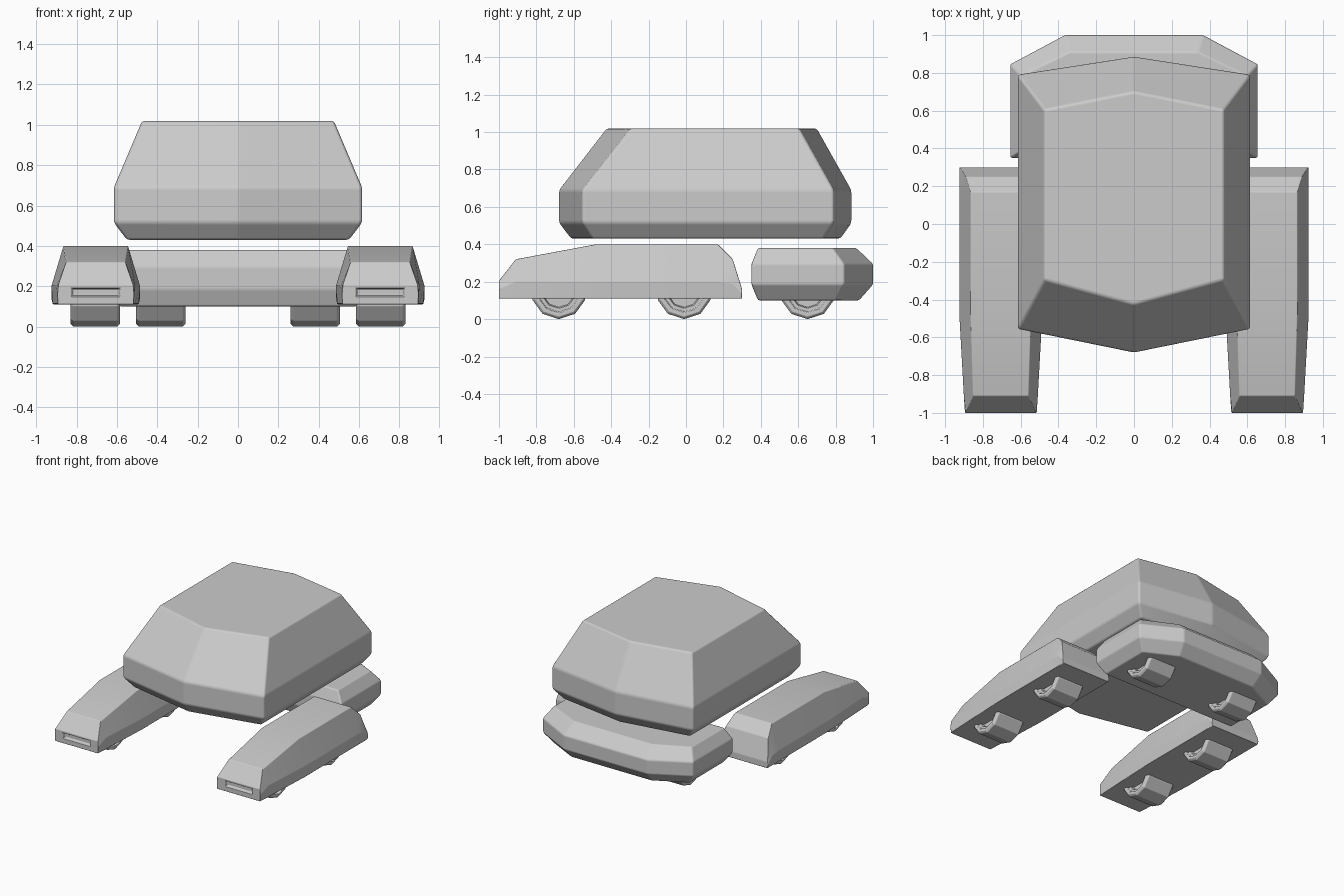
import bpy, bmesh, math

if "Cube" in bpy.data.objects:
    bpy.data.objects.remove(bpy.data.objects["Cube"])


def finish(name, bm, bevel, smooth=True):
    """Turn a bmesh into an object with soft, narrow edge bevels."""
    bmesh.ops.recalc_face_normals(bm, faces=bm.faces[:])
    me = bpy.data.meshes.new(name)
    for f in bm.faces:
        f.smooth = smooth
    bm.to_mesh(me)
    bm.free()
    ob = bpy.data.objects.new(name, me)
    bpy.context.collection.objects.link(ob)
    mod = ob.modifiers.new("edge_bevel", 'BEVEL')
    mod.width = bevel
    mod.segments = 2
    mod.limit_method = 'ANGLE'
    mod.angle_limit = math.radians(15)
    mod.use_clamp_overlap = False
    mod.harden_normals = smooth
    return ob


def loft(rings):
    """Skin equal-sized rings of points; returns bmesh and its first cap."""
    bm = bmesh.new()
    vr = [[bm.verts.new(p) for p in r] for r in rings]
    n = len(vr[0])
    for a, b in zip(vr, vr[1:]):
        for i in range(n):
            j = (i + 1) % n
            bm.faces.new((a[i], a[j], b[j], b[i]))
    cap = bm.faces.new(vr[0][::-1])
    bm.faces.new(vr[-1])
    return bm, cap


# Upper body: six-sided plan, widest in the middle
def body_ring(z, x, front_mid, front, back, back_mid):
    return [(0, front_mid, z), (x, front, z), (x, back, z),
            (0, back_mid, z), (-x, back, z), (-x, front, z)]


bm, _ = loft([body_ring(0.43, 0.55, -0.615, -0.50, 0.735, 0.825),
              body_ring(0.515, 0.615, -0.68, -0.555, 0.79, 0.885),
              body_ring(0.69, 0.615, -0.68, -0.555, 0.79, 0.885),
              body_ring(1.02, 0.475, -0.425, -0.295, 0.605, 0.70)])
finish("upper_body", bm, 0.014)


# Rear base: chamfered slab with cut back corners
def base_ring(z, x, front, corner, xb, back):
    return [(-x, front, z), (x, front, z), (x, corner, z),
            (xb, back, z), (-xb, back, z), (-x, corner, z)]


bm, _ = loft([base_ring(0.10, 0.59, 0.385, 0.80, 0.345, 0.925),
              base_ring(0.185, 0.655, 0.35, 0.845, 0.365, 1.0),
              base_ring(0.295, 0.655, 0.35, 0.845, 0.365, 1.0),
              base_ring(0.38, 0.60, 0.385, 0.785, 0.34, 0.91)])
finish("rear_base", bm, 0.01)


# Front pods: sections along y as (y, bottom, mid, top half widths, mid z, top z)
sections = [(-1.0, 0.188, 0.19, 0.188, 0.16, 0.205),
            (-0.91, 0.193, 0.196, 0.147, 0.20, 0.32),
            (-0.48, 0.213, 0.22, 0.16, 0.20, 0.40),
            (0.17, 0.213, 0.22, 0.16, 0.20, 0.40),
            (0.25, 0.213, 0.22, 0.184, 0.19, 0.32),
            (0.30, 0.213, 0.22, 0.216, 0.135, 0.16)]


def pod(side):
    cx = 0.705 * side
    rings = [[(cx - b, y, 0.11), (cx + b, y, 0.11), (cx + m, y, zm),
              (cx + t, y, zt), (cx - t, y, zt), (cx - m, y, zm)]
             for y, b, m, t, zm, zt in sections]
    bm, cap = loft(rings)
    bmesh.ops.recalc_face_normals(bm, faces=bm.faces[:])
    # recessed light slot in the nose
    bmesh.ops.inset_individual(bm, faces=[cap], thickness=0.01)
    for i, v in enumerate(sorted(cap.verts, key=lambda v: v.co.z)):
        v.co.x = cx + (0.12 if v.co.x > cx else -0.12)
        v.co.z = (0.148, 0.17, 0.192)[i // 2]
    bmesh.ops.inset_individual(bm, faces=[cap], thickness=0.008)
    for v in cap.verts:
        v.co.y += 0.022
    finish("front_pod", bm, 0.005)


# Wheels: ten-sided, one corner down, stepped recess in each end
def wheel(cx, cy):
    r, w = 0.148, 0.1225
    steps = [(0.0, 0.05), (0.03, 0.05), (0.055, 0.085),
             (0.085, 0.085), (0.095, 0.11), (w - 0.01 + 0.0, 0.11)]
    profile = [(w - 0.045, 0.055), (w - 0.045, 0.085), (w - 0.02, 0.09),
               (w - 0.02, 0.108), (w, 0.115), (w, 0.135), (w - 0.013, r)]
    path = [(-x, rad) for x, rad in profile] + profile[::-1]
    rings = []
    for x, rad in path:
        rings.append([(cx + x, cy + rad * math.sin(k * math.tau / 10),
                       r - rad * math.cos(k * math.tau / 10))
                      for k in range(10)])
    bm, _ = loft(rings)
    finish("wheel", bm, 0.003, smooth=False)


for side in (-1, 1):
    pod(side)
    for x, y in ((0.7075, -0.68), (0.7075, -0.01), (0.3825, 0.65)):
        wheel(x * side, y)
